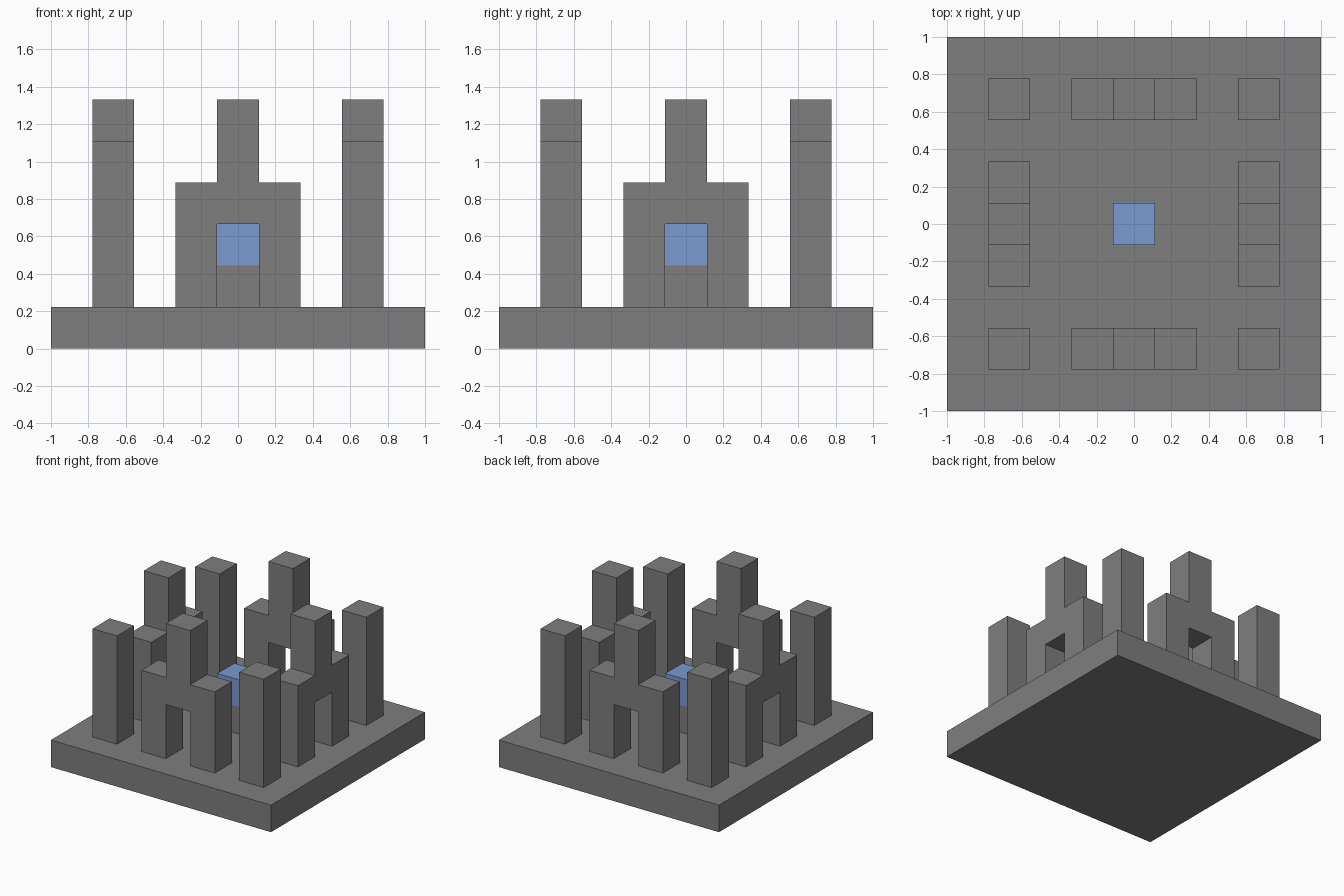
import bpy
import bmesh
from math import pi
from mathutils import Matrix, Vector

if "Cube" in bpy.data.objects:
    bpy.data.objects.remove(bpy.data.objects["Cube"], do_unlink=True)

U = 2 / 9  # one block


def make_material(name, rgb):
    mat = bpy.data.materials.new(name)
    mat.use_nodes = True
    mat.diffuse_color = (*rgb, 1)
    mat.node_tree.nodes["Principled BSDF"].inputs["Base Color"].default_value = (*rgb, 1)
    return mat


stone = make_material("grey stone", (0.21, 0.21, 0.21))
crystal = make_material("soft blue", (0.195, 0.325, 0.64))


def finish(bm, name, mat):
    bmesh.ops.recalc_face_normals(bm, faces=bm.faces)
    mesh = bpy.data.meshes.new(name)
    bm.to_mesh(mesh)
    bm.free()
    mesh.materials.append(mat)
    obj = bpy.data.objects.new(name, mesh)
    bpy.context.collection.objects.link(obj)
    return obj


def block(name, x, y, bottom, width, height, mat):
    """Square block measured in block units."""
    bm = bmesh.new()
    place = Matrix.Translation(Vector((x, y, bottom + height / 2)) * U)
    size = Matrix.Diagonal((width * U, width * U, height * U, 1))
    bmesh.ops.create_cube(bm, size=1, matrix=place @ size)
    return finish(bm, name, mat)


def gate(name, angle):
    """Arch with a tall centre post, extruded from its outline."""
    half = [(0.5, 1), (1.5, 1), (1.5, 4), (0.5, 4), (0.5, 6)]
    right = [(0.5, 3)] + half
    outline = right + [(-x, z) for x, z in reversed(right)]
    bm = bmesh.new()
    verts = [bm.verts.new((x * U, -3.5 * U, z * U)) for x, z in outline]
    face = bm.faces.new(verts)
    extruded = bmesh.ops.extrude_face_region(bm, geom=[face])["geom"]
    moved = [v for v in extruded if isinstance(v, bmesh.types.BMVert)]
    bmesh.ops.translate(bm, vec=(0, U, 0), verts=moved)
    bmesh.ops.rotate(bm, cent=(0, 0, 0), matrix=Matrix.Rotation(angle, 3, "Z"), verts=bm.verts)
    return finish(bm, name, stone)


# Floor slab
block("base_slab", 0, 0, 0, 9, 1, stone)

# Corner pillars
for x, side in ((-3, "right"), (3, "left")):
    for y, end in ((-3, "front"), (3, "back")):
        block(f"{end}_{side}_pillar", x, y, 1, 1, 4, stone)

# One gate in the middle of each side
for i, side in enumerate(("front", "left", "back", "right")):
    gate(f"{side}_gate", i * pi / 2)

# Centre pedestal with the blue block on top
block("pedestal", 0, 0, 1, 1, 1, stone)
block("blue_block", 0, 0, 2, 1, 1, crystal)
